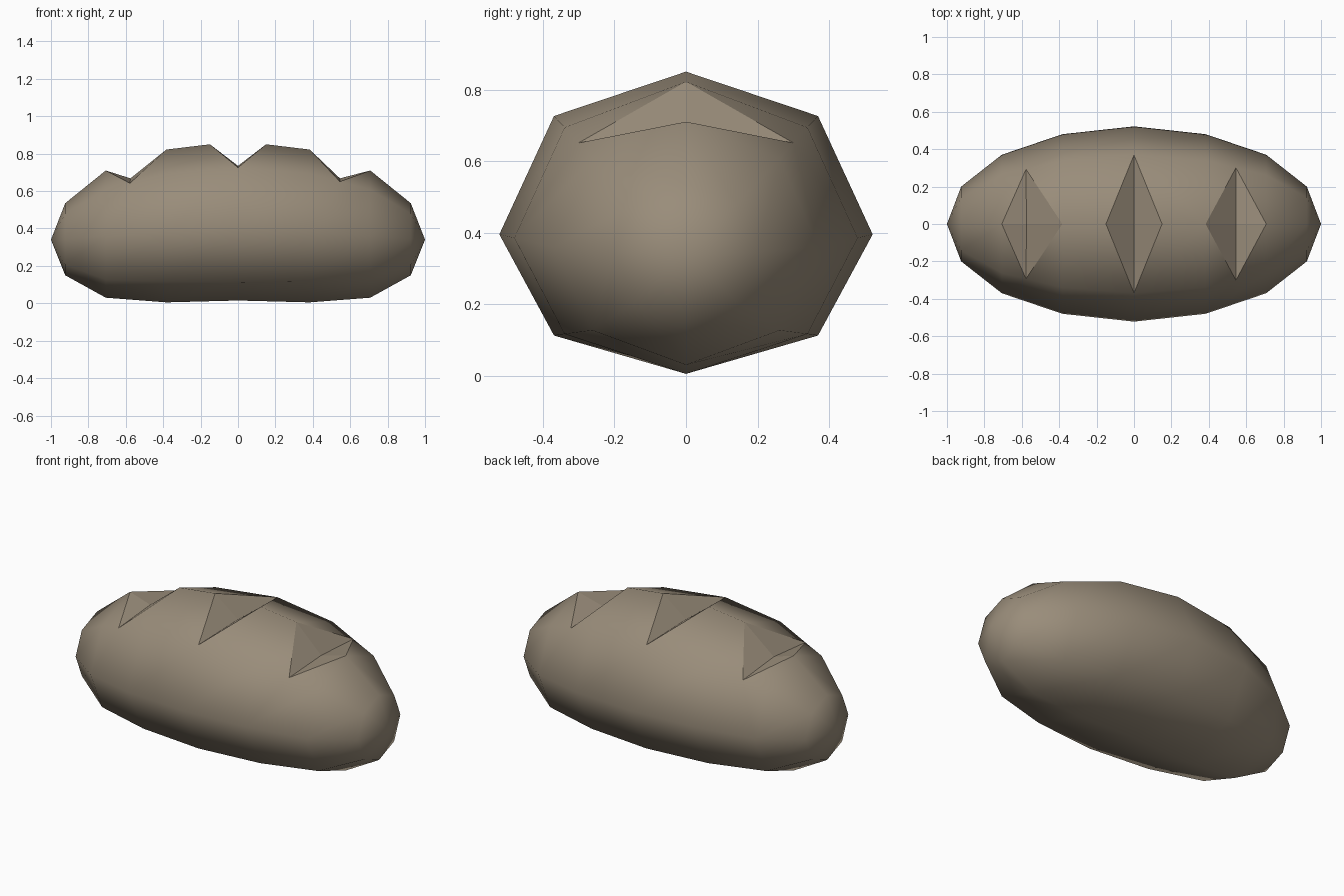
import bpy, bmesh
from math import sin, cos, pi

if "Cube" in bpy.data.objects:
    bpy.data.objects.remove(bpy.data.objects["Cube"], do_unlink=True)

crust = bpy.data.materials.new("brown_crust")
crust.use_nodes = True
colour = (0.32, 0.265, 0.195, 1)
crust.diffuse_color = colour
crust.node_tree.nodes["Principled BSDF"].inputs["Base Color"].default_value = colour

SIDES = 8
# Cross-sections: x, half width, middle height, rise, drop, lowest height
HALF = [(0.383, 0.48, 0.385, 0.437, 0.38, 0.005),
        (0.707, 0.37, 0.36, 0.35, 0.33, 0.03),
        (0.924, 0.20, 0.345, 0.19, 0.195, 0.15)]
MIDDLE = (0, 0.522, 0.395, 0.468, 0.4, 0.015)
sections = [(-s[0], *s[1:]) for s in reversed(HALF)] + [MIDDLE] + HALF

bm = bmesh.new()


def ring(x, width, mid, rise, drop, low):
    points = []
    for k in range(SIDES):
        a = 2 * pi * k / SIDES
        z = low if k == SIDES // 2 else mid + cos(a) * (rise if cos(a) > 0 else drop)
        points.append(bm.verts.new((x, width * sin(a), z)))
    return points


rings = [ring(*s) for s in sections]
tips = [bm.verts.new((x, 0, 0.34)) for x in (-1, 1)]
cut_faces = []


def cut(left, right, side, floor):
    cut_faces.append(bm.faces.new((left, side, floor)))
    cut_faces.append(bm.faces.new((side, right, floor)))


# Rounded ends
for tip, end in zip(tips, (rings[0], rings[-1])):
    for k in range(SIDES):
        bm.faces.new((tip, end[k], end[(k + 1) % SIDES]))

# Body, leaving the top two strips open where the scores go
for i in range(len(rings) - 1):
    a, b = rings[i], rings[i + 1]
    for k in range(SIDES):
        if k in (0, SIDES - 1) and 1 <= i <= 4:
            continue
        n = (k + 1) % SIDES
        if k in (1, SIDES - 2) and i in (1, 4):
            continue
        bm.faces.new((a[k], a[n], b[n], b[k]))

# Outer scores, one between each pair of shoulder sections
for i in (1, 4):
    a, b = rings[i], rings[i + 1]
    t = 0.4 if i == 1 else 0.5
    floor = bm.verts.new((-0.575 if i == 1 else 0.545, 0, 0.668))
    for k, lower in ((1, 2), (SIDES - 1, SIDES - 2)):
        side = bm.verts.new(a[k].co.lerp(b[k].co, t))
        bm.faces.new((a[0], a[k], side))
        bm.faces.new((b[0], side, b[k]))
        bm.faces.new((a[k], a[lower], b[lower], b[k], side))
        cut(a[0], b[0], side, floor)

# Middle score, with the crown of the loaf on either side of it
centre = rings[3]
lips = [bm.verts.new((x, 0, 0.85)) for x in (-0.15, 0.15)]
centre[0].co.z = 0.735
for k in (1, SIDES - 1):
    for lip, shoulder in zip(lips, (rings[2], rings[4])):
        bm.faces.new((shoulder[0], shoulder[k], centre[k], lip))
    cut(lips[0], lips[1], centre[k], centre[0])

bmesh.ops.recalc_face_normals(bm, faces=bm.faces[:])

# Soft crust with crisp score edges
for f in bm.faces:
    f.smooth = True
for f in cut_faces:
    f.smooth = False
    for e in f.edges:
        e.smooth = False

mesh = bpy.data.meshes.new("bread_loaf")
bm.to_mesh(mesh)
bm.free()
mesh.materials.append(crust)
loaf = bpy.data.objects.new("bread_loaf", mesh)
bpy.context.collection.objects.link(loaf)
